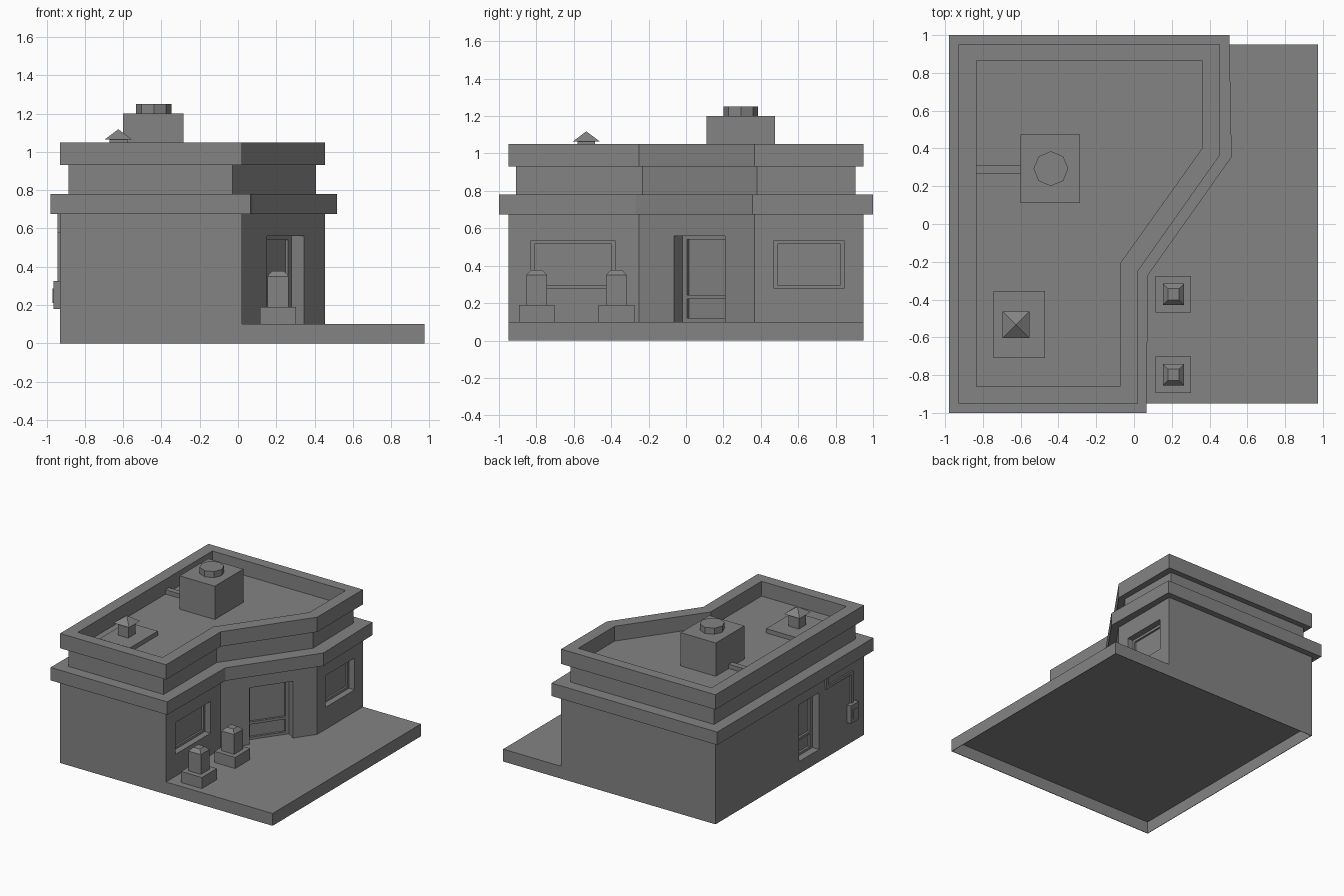
import bpy, bmesh, math
from mathutils import Matrix, Vector

if "Cube" in bpy.data.objects:
    bpy.data.objects.remove(bpy.data.objects["Cube"], do_unlink=True)

GREY = (0.23, 0.23, 0.23, 1)
plaster = bpy.data.materials.new("plain_grey")
plaster.use_nodes = True
plaster.diffuse_color = GREY
plaster.node_tree.nodes["Principled BSDF"].inputs["Base Color"].default_value = GREY


def finish(name, bm):
    bmesh.ops.recalc_face_normals(bm, faces=bm.faces)
    mesh = bpy.data.meshes.new(name)
    bm.to_mesh(mesh)
    bm.free()
    mesh.materials.append(plaster)
    ob = bpy.data.objects.new(name, mesh)
    bpy.context.collection.objects.link(ob)
    return ob


def prism(name, outline, z0, z1):
    bm = bmesh.new()
    base = bm.faces.new([bm.verts.new((x, y, z0)) for x, y in outline])
    ext = bmesh.ops.extrude_face_region(bm, geom=[base])["geom"]
    verts = [g for g in ext if isinstance(g, bmesh.types.BMVert)]
    bmesh.ops.translate(bm, verts=verts, vec=(0, 0, z1 - z0))
    return finish(name, bm)


def box(name, x0, x1, y0, y1, z0, z1):
    return prism(name, [(x0, y0), (x1, y0), (x1, y1), (x0, y1)], z0, z1)


def frustum(name, x, y, z0, z1, r0, r1, sides=4, turn=math.pi / 4):
    bm = bmesh.new()
    bmesh.ops.create_cone(bm, cap_ends=True, segments=sides, radius1=r0, radius2=r1, depth=z1 - z0,
                          matrix=Matrix.Translation((x, y, (z0 + z1) / 2)) @ Matrix.Rotation(turn, 4, "Z"))
    return finish(name, bm)


def combine(target, tool, operation="DIFFERENCE"):
    mod = target.modifiers.new("cut", "BOOLEAN")
    mod.operation, mod.solver, mod.object = operation, "EXACT", tool
    bpy.context.view_layer.objects.active = target
    bpy.ops.object.modifier_apply(modifier=mod.name)
    bpy.data.objects.remove(tool, do_unlink=True)


def recess(target, start, along, a0, a1, z0, z1, depth):
    """Sink a rectangle into the wall that runs from start in direction along."""
    u = Vector(along).normalized()
    out = Vector((u.y, -u.x))
    s = Vector(start)
    corners = [s + u * a + out * d for a, d in ((a0, 0.04), (a1, 0.04), (a1, -depth), (a0, -depth))]
    combine(target, prism("cutter", [tuple(c) for c in corners], z0, z1))


def plan(left, front, back, p, q, front_x=None, back_x=None):
    """Floor plan with a slanted entrance wall between p and q."""
    fx = p[0] if front_x is None else front_x
    bx = q[0] if back_x is None else back_x
    return [(left, front), (fx, front), p, q, (bx, back), (left, back)]


P, Q = (0.02, -0.25), (0.455, 0.365)
WALL_PLAN = plan(-0.93, -0.95, 0.95, P, Q)

# Walls and paved base, hollow underneath
walls = prism("walls_and_base", WALL_PLAN, 0, 0.7)
combine(walls, box("slab", -0.93, 0.975, -0.95, 0.95, 0, 0.1), "UNION")
combine(walls, box("cavity", -0.926, 0.971, -0.946, 0.946, -0.1, 0.096))

# Windows: opening, then a slightly deeper pane
for x, y0, y1 in ((0.02, -0.83, -0.38), (0.455, 0.47, 0.845)):
    recess(walls, (x, 0), (0, 1), y0, y1, 0.278, 0.535, 0.05)
    recess(walls, (x, 0), (0, 1), y0 + 0.02, y1 - 0.02, 0.298, 0.515, 0.065)

# Doors: front one on the slanted wall, back one on the left-hand wall
slant = Vector(Q) - Vector(P)
for start, along, a0, a1, depth in ((P, slant, 0.226, 0.563, 0.08),
                                    ((-0.93, 0), (0, -1), 0.12, 0.377, 0.06)):
    recess(walls, start, along, a0, a1, 0.1, 0.56, depth)
    for z0, z1 in ((0.12, 0.222), (0.243, 0.54)):
        recess(walls, start, along, a0 + 0.03, a1 - 0.03, z0, z1, depth + 0.018)

# Ledge, upper wall and roof coping
prism("ledge", plan(-0.98, -1, 1, (0.075, -0.27), (0.517, 0.355), 0.065, 0.505), 0.675, 0.78)
prism("upper_wall", plan(-0.885, -0.91, 0.905, (-0.03, -0.232), (0.408, 0.38), -0.03, 0.4), 0.78, 0.93)
coping = prism("roof_coping", WALL_PLAN, 0.93, 1.05)
combine(coping, prism("roof_opening", plan(-0.835, -0.86, 0.865, (-0.075, -0.21), (0.36, 0.4)), 0.9, 1.1))

# Rooftop unit with round cap and pipe
box("rooftop_unit", -0.6, -0.285, 0.11, 0.475, 0.925, 1.2)
frustum("unit_cap", -0.44, 0.293, 1.2, 1.25, 0.092, 0.092, 8, 0)
box("roof_pipe", -0.84, -0.6, 0.265, 0.31, 0.925, 0.965)

# Roof vent with pyramid hood
box("vent_plate", -0.745, -0.47, -0.71, -0.355, 0.925, 0.965)
box("vent_stem", -0.672, -0.578, -0.58, -0.486, 0.965, 1.065)
frustum("vent_hood", -0.625, -0.533, 1.065, 1.118, 0.1, 0)

# Entrance pillars
for i, y in enumerate((-0.798, -0.372), 1):
    box(f"pillar_foot_{i}", 0.115, 0.302, y - 0.096, y + 0.096, 0.1, 0.19)
    box(f"pillar_shaft_{i}", 0.153, 0.265, y - 0.056, y + 0.056, 0.19, 0.35)
    frustum(f"pillar_top_{i}", 0.209, y, 0.35, 0.378, 0.079, 0.042)

# Meter box with conduit up to the ledge
box("meter_box", -0.965, -0.93, -0.835, -0.735, 0.18, 0.325)
box("meter_dial", -0.97, -0.965, -0.81, -0.76, 0.21, 0.285)
box("conduit_lower", -0.942, -0.93, -0.797, -0.773, 0.325, 0.582)
box("conduit_across", -0.942, -0.93, -0.773, -0.455, 0.558, 0.582)
box("conduit_upper", -0.942, -0.93, -0.479, -0.455, 0.582, 0.675)
